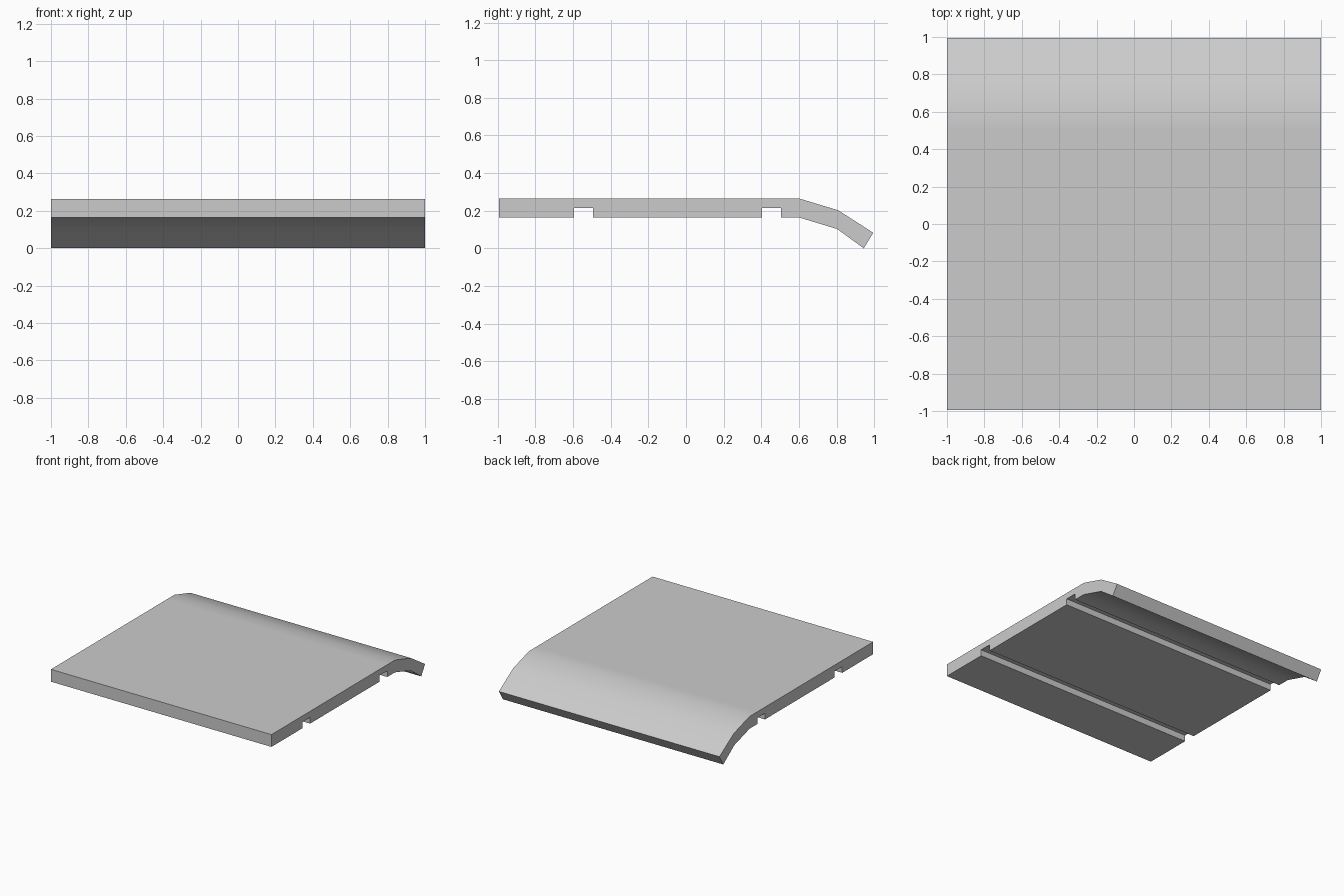
import bpy, bmesh, math

if "Cube" in bpy.data.objects:
    bpy.data.objects.remove(bpy.data.objects["Cube"])

# Material
grey = bpy.data.materials.new("plain grey")
grey.diffuse_color = (0.6, 0.6, 0.6, 1)
grey.use_nodes = True
grey.node_tree.nodes["Principled BSDF"].inputs["Base Color"].default_value = grey.diffuse_color

# Side profile (y, z): top run with the bent lip, then the underside with two grooves
TOP, LOW, GROOVE = 0.264, 0.163, 0.214
top = [(-0.995, TOP), (-0.595, TOP), (-0.495, TOP), (0.405, TOP), (0.505, TOP),
       (0.605, TOP), (0.81, 0.202), (0.995, 0.083)]
under = [(0.945, 0.0), (0.803, 0.103), (0.605, LOW)]
for a, b in ((0.505, 0.405), (-0.495, -0.595)):
    under += [(a, LOW), (a, GROOVE), (b, GROOVE), (b, LOW)]
under.append((-0.995, LOW))

# Extrude the profile across the full width
bm = bmesh.new()
profile = bm.faces.new([bm.verts.new((-1, y, z)) for y, z in top + under])
ext = bmesh.ops.extrude_face_region(bm, geom=[profile])
moved = [v for v in ext["geom"] if isinstance(v, bmesh.types.BMVert)]
bmesh.ops.translate(bm, verts=moved, vec=(2, 0, 0))
bmesh.ops.recalc_face_normals(bm, faces=bm.faces)

mesh = bpy.data.meshes.new("curved_panel")
bm.to_mesh(mesh)
bm.free()
mesh.materials.append(grey)
panel = bpy.data.objects.new("curved_panel", mesh)
bpy.context.collection.objects.link(panel)

# Smooth the bent lip, keep the edges sharp
bpy.context.view_layer.objects.active = panel
panel.select_set(True)
bpy.ops.object.shade_smooth_by_angle(angle=math.radians(30))
